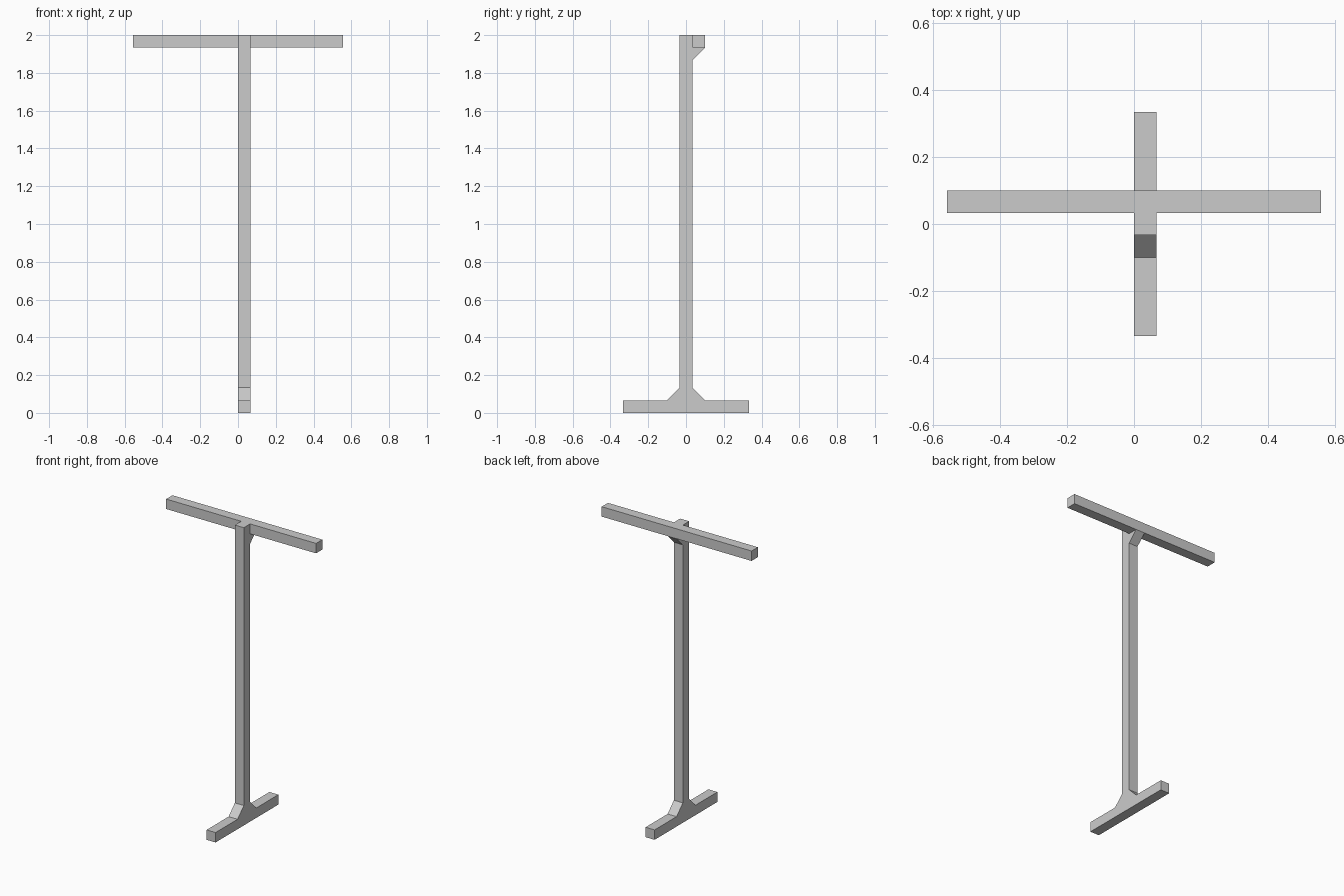
import bpy
import bmesh
from mathutils import Vector

cube = bpy.data.objects.get("Cube")
if cube:
    bpy.data.objects.remove(cube, do_unlink=True)

T = 1 / 15          # thickness of every beam
H = T / 2
TOP = 2.0
FOOT = 5 * T        # half length of the foot
BAR = 0.557         # half length of the crossbar

grey = bpy.data.materials.new("plain_grey")
grey.use_nodes = True
colour = (0.6, 0.6, 0.6, 1)
grey.diffuse_color = colour
grey.node_tree.nodes["Principled BSDF"].inputs["Base Color"].default_value = colour


def extrude_profile(name, profile, x0, x1):
    """Extrude a (y, z) outline along x into a flat-shaded solid."""
    bm = bmesh.new()
    face = bm.faces.new([bm.verts.new((x0, y, z)) for y, z in profile])
    result = bmesh.ops.extrude_face_region(bm, geom=[face])
    moved = [v for v in result["geom"] if isinstance(v, bmesh.types.BMVert)]
    bmesh.ops.translate(bm, verts=moved, vec=Vector((x1 - x0, 0, 0)))
    bmesh.ops.recalc_face_normals(bm, faces=bm.faces)
    mesh = bpy.data.meshes.new(name)
    bm.to_mesh(mesh)
    bm.free()
    mesh.materials.append(grey)
    obj = bpy.data.objects.new(name, mesh)
    bpy.context.collection.objects.link(obj)
    return obj


# Post with foot, braces at the bottom and one brace under the crossbar
foot_half = [(FOOT, 0), (FOOT, T), (H + T, T), (H, 2 * T)]
post_top = [(H, TOP - 2 * T), (H + T, TOP - T), (H, TOP - T), (H, TOP), (-H, TOP)]
mirrored_foot = [(-y, z) for y, z in reversed(foot_half)]
extrude_profile("post_and_foot", foot_half + post_top + mirrored_foot, 0, T)

# Crossbar mounted behind the top of the post
bar_section = [(H, TOP - T), (H + T, TOP - T), (H + T, TOP), (H, TOP)]
extrude_profile("crossbar", bar_section, -BAR, BAR)
